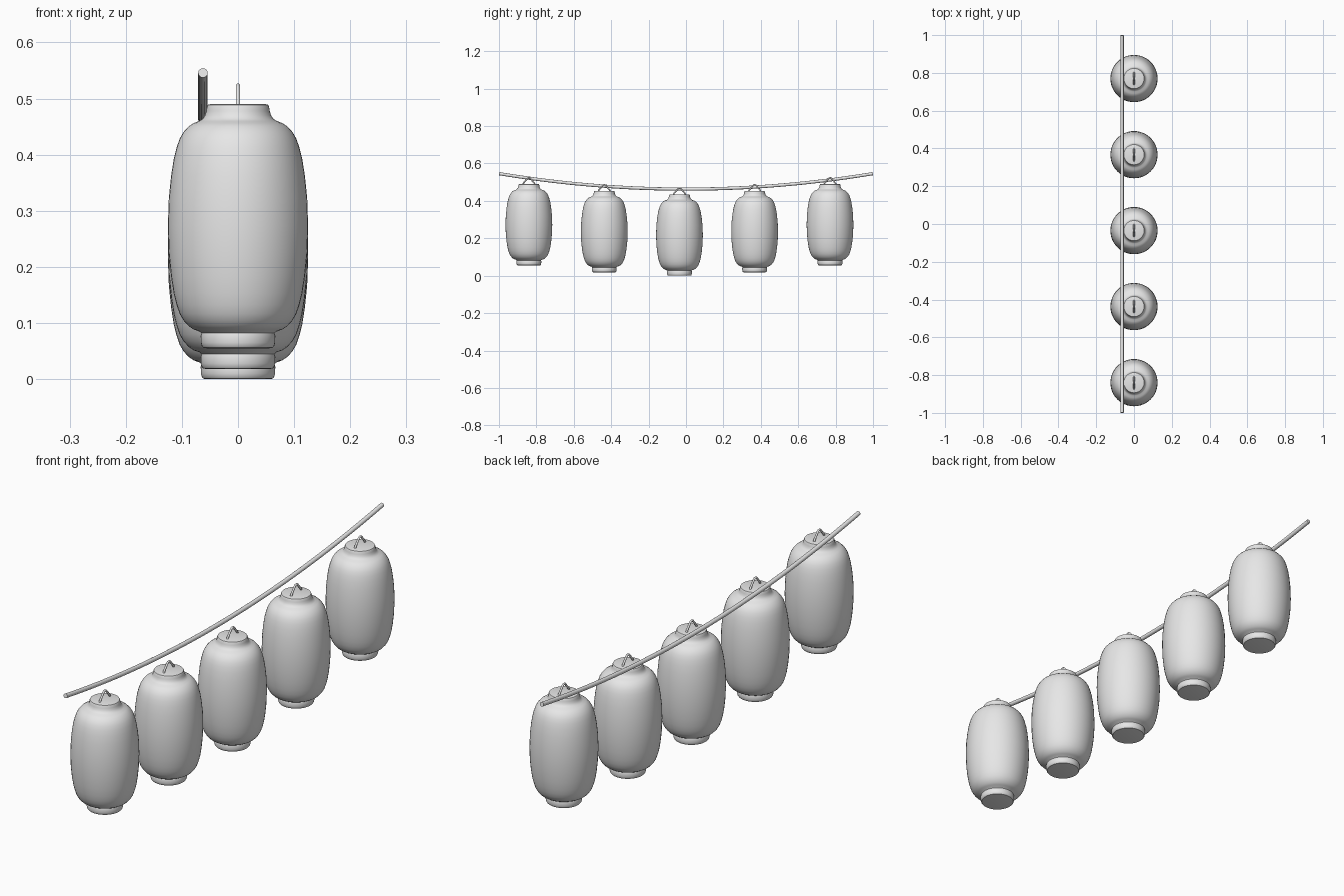
import bpy, bmesh, math

if "Cube" in bpy.data.objects:
    bpy.data.objects.remove(bpy.data.objects["Cube"])

grey = bpy.data.materials.new("plain_grey")
grey.diffuse_color = (0.8, 0.8, 0.8, 1)
grey.use_nodes = True
grey.node_tree.nodes["Principled BSDF"].inputs["Base Color"].default_value = grey.diffuse_color


def finish(name, bm, angle=40):
    bmesh.ops.recalc_face_normals(bm, faces=bm.faces)
    me = bpy.data.meshes.new(name)
    bm.to_mesh(me)
    bm.free()
    me.materials.append(grey)
    me.shade_smooth()
    me.set_sharp_from_angle(angle=math.radians(angle))
    ob = bpy.data.objects.new(name, me)
    bpy.context.collection.objects.link(ob)
    return ob


def lathe(name, profile, loc, seg=48):
    # closed surface of revolution from (radius, z) points
    bm = bmesh.new()
    rings = [[bm.verts.new((r * math.cos(2 * math.pi * i / seg),
                            r * math.sin(2 * math.pi * i / seg), z))
              for i in range(seg)] for r, z in profile]
    for a, b in zip(rings, rings[1:]):
        for i in range(seg):
            j = (i + 1) % seg
            bm.faces.new((a[i], a[j], b[j], b[i]))
    bm.faces.new(rings[0])
    bm.faces.new(rings[-1])
    ob = finish(name, bm)
    ob.location = loc
    return ob


def tube(name, path, radius, loc=(0, 0, 0), seg=12):
    # round tube along a path of (y, z) points lying in the yz plane
    bm = bmesh.new()
    rings = []
    for k, (y, z) in enumerate(path):
        y0, z0 = path[max(k - 1, 0)]
        y1, z1 = path[min(k + 1, len(path) - 1)]
        d = math.hypot(y1 - y0, z1 - z0)
        ny, nz = -(z1 - z0) / d, (y1 - y0) / d
        ring = []
        for i in range(seg):
            a = 2 * math.pi * i / seg
            c, s = radius * math.cos(a), radius * math.sin(a)
            ring.append(bm.verts.new((c, y + ny * s, z + nz * s)))
        rings.append(ring)
    for a, b in zip(rings, rings[1:]):
        for i in range(seg):
            j = (i + 1) % seg
            bm.faces.new((a[i], a[j], b[j], b[i]))
    bm.faces.new(rings[0])
    bm.faces.new(rings[-1])
    ob = finish(name, bm, 60)
    ob.location = loc
    return ob


# lantern outline: rounded base ring, barrel body, flared neck and flat cap
half = [(0.0, 0.125), (0.05, 0.1233), (0.09, 0.1192), (0.12, 0.1145),
        (0.14, 0.1095), (0.156, 0.104), (0.168, 0.097), (0.178, 0.088),
        (0.184, 0.079), (0.1875, 0.069)]
body = [(r, 0.2175 - d) for d, r in reversed(half)] + \
       [(r, 0.2175 + d) for d, r in half[1:]]
base = [(0.056, 0.0), (0.062, 0.001), (0.0645, 0.004), (0.066, 0.010),
        (0.0665, 0.022), (0.065, 0.027)]
cap = [(0.063, 0.409), (0.059, 0.415), (0.0565, 0.423),
       (0.0555, 0.430), (0.0535, 0.434), (0.050, 0.435)]
profile = base + body + cap

# hanging hook: two slanted legs joined by a rounded top
hook = [(-0.033, 0.430), (-0.029, 0.440)]
hook += [(-0.012 * math.cos(a), 0.456 + 0.012 * math.sin(a))
         for a in [math.pi * (0.15 + 0.7 * i / 8) for i in range(9)]]
hook += [(0.029, 0.440), (0.033, 0.430)]

spots = [(-0.84, 0.055), (-0.437, 0.018), (-0.035, 0.0),
         (0.367, 0.018), (0.77, 0.055)]
for n, (y, z) in enumerate(spots, 1):
    lathe(f"lantern_{n}", profile, (0, y, z))
    tube(f"lantern_hook_{n}", hook, 0.004, (0, y, z))

# sagging rope beside the hooks
rope = [(y, 0.463 + 0.083 * y * y) for y in [-0.999 + 1.998 * i / 40 for i in range(41)]]
tube("rope", rope, 0.0085, (-0.0625, 0, 0), 16)
